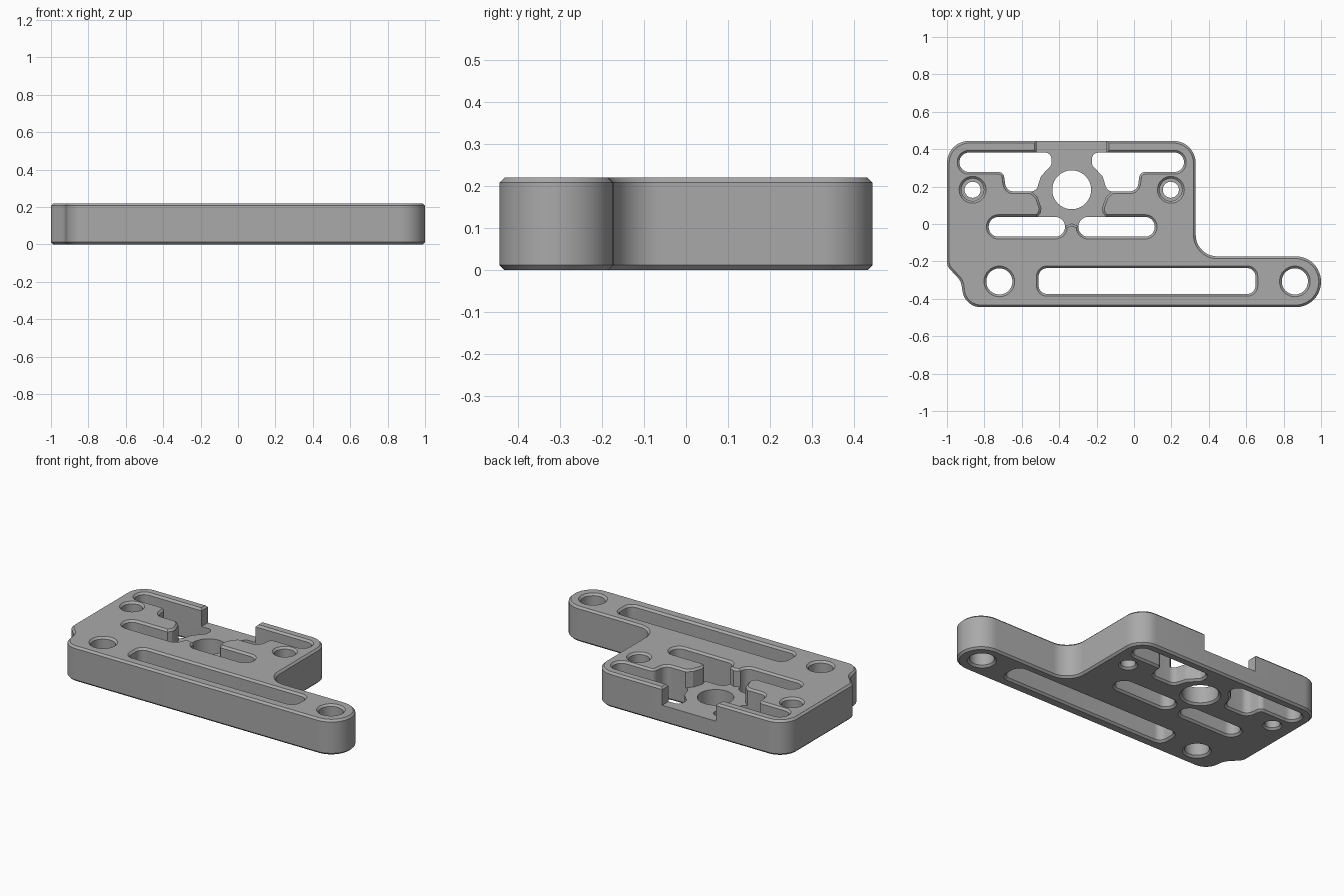
import bpy, bmesh, math
from mathutils import Vector

if "Cube" in bpy.data.objects:
    bpy.data.objects.remove(bpy.data.objects["Cube"])

H = 0.22      # plate height
C = 0.012     # edge chamfer
E = 0.004     # cutter overshoot
FLOOR = 0.11  # pocket floor height
AXIS = -0.333 # mirror line of the pocket and its slots


def ccw(pts):
    area = sum(pts[i - 1].x * p.y - pts[i - 1].y * p.x for i, p in enumerate(pts))
    return pts if area > 0 else pts[::-1]


def rounded(corners, steps=8):
    """Closed counter-clockwise profile from (x, y, radius) corners."""
    pts, n = [], len(corners)
    for i, (x, y, r) in enumerate(corners):
        p = Vector((x, y))
        a = (Vector(corners[i - 1][:2]) - p).normalized()
        b = (Vector(corners[(i + 1) % n][:2]) - p).normalized()
        half = math.acos(max(-1, min(1, a.dot(b)))) / 2
        centre = p + (a + b).normalized() * (r / math.sin(half))
        s = p + a * (r / math.tan(half)) - centre
        e = p + b * (r / math.tan(half)) - centre
        sweep = math.atan2(s.x * e.y - s.y * e.x, s.dot(e))
        for k in range(steps + 1):
            t = sweep * k / steps
            pts.append(centre + Vector((s.x * math.cos(t) - s.y * math.sin(t),
                                        s.x * math.sin(t) + s.y * math.cos(t))))
    return ccw(pts)


def circle(x, y, r, n=40):
    return [Vector((x + r * math.cos(2 * math.pi * k / n),
                    y + r * math.sin(2 * math.pi * k / n))) for k in range(n)]


def offset(pts, d):
    out = []
    for i, p in enumerate(pts):
        a = (p - pts[i - 1]).normalized()
        b = (pts[(i + 1) % len(pts)] - p).normalized()
        na, nb = Vector((a.y, -a.x)), Vector((b.y, -b.x))
        out.append(p + (na + nb) * (d / max(0.3, 1 + na.dot(nb))))
    return out


def loft(name, pts, levels):
    """Solid from one profile stacked at (z, outward offset) levels."""
    bm = bmesh.new()
    rings = [[bm.verts.new((p.x, p.y, z)) for p in offset(pts, d)] for z, d in levels]
    n = len(pts)
    for lo, hi in zip(rings, rings[1:]):
        for i in range(n):
            j = (i + 1) % n
            bm.faces.new((lo[i], lo[j], hi[j], hi[i]))
    bm.faces.new(rings[0][::-1])
    bm.faces.new(rings[-1])
    bmesh.ops.recalc_face_normals(bm, faces=bm.faces[:])
    me = bpy.data.meshes.new(name)
    bm.to_mesh(me)
    bm.free()
    ob = bpy.data.objects.new(name, me)
    bpy.context.scene.collection.objects.link(ob)
    return ob


# Bracket outline with chamfered rims
outline = rounded([(-1, .445, .12), (.33, .445, .12), (.33, -.173, .115),
                   (1, -.173, .1355), (1, -.445, .1355), (-.905, -.445, .1),
                   (-.925, -.305, .08), (-1, -.225, .06)], 12)
plate = loft("bracket_plate", outline, [(0, -C), (C, 0), (H - C, 0), (H, -C)])

BOTTOM = [(-E, C + E), (C, 0)]
TOP = [(H - C, 0), (H + E, C + E)]


def volume(me):
    bm = bmesh.new()
    bm.from_mesh(me)
    v = bm.calc_volume(signed=True)
    bm.free()
    return v


def cut(pts, levels=BOTTOM + TOP):
    """Subtract a lofted cutter, trying another solver if a result is unsound."""
    cutter = loft("cutter", pts, levels)
    cutter.hide_render = True
    before = volume(plate.data)
    for solver in ('EXACT', 'MANIFOLD', 'FLOAT'):
        m = plate.modifiers.new("cut", 'BOOLEAN')
        m.operation, m.solver, m.object = 'DIFFERENCE', solver, cutter
        bpy.context.view_layer.update()
        dg = bpy.context.evaluated_depsgraph_get()
        me = bpy.data.meshes.new_from_object(plate.evaluated_get(dg))
        plate.modifiers.clear()
        if before * 0.7 < volume(me) < before - 1e-6:
            plate.data = me
            break
    bpy.data.objects.remove(cutter)


# Stepped pocket open to the back
half = [(.187, .5), (.187, .375), (.2, .35), (.235, .3), (.235, .19), (.205, .165),
        (.183, .145), (.162, .085), (.166, .06), (.19, .03), (.19, .0), (.045, -.015),
        (.02, -.005)]
ring = [Vector((AXIS + x, y)) for x, y in half] + [Vector((AXIS, .003))]
ring += [Vector((AXIS - x, y)) for x, y in reversed(half)]
cut(ccw(ring), [(FLOOR, 0)] + TOP)

# Mirrored openings beside the pocket
for s in (-1, 1):
    upper = [(.60, .382, .05), (.60, .278, .05), (.365, .278, .03), (.35, .174, .045),
             (.19, .174, .04), (.165, .255, .03), (.108, .315, .03), (.108, .382, .035)]
    cut(rounded([(AXIS + s * x, y, r) for x, y, r in upper]))
    lower = [(.036, .038, .052), (.444, .038, .052), (.444, -.068, .052), (.036, -.068, .052)]
    cut(rounded([(AXIS + s * x, y, r) for x, y, r in lower]))
    # Counterbored screw hole
    x, y = AXIS + s * .53, .183
    cut(circle(x, y, .043), BOTTOM + [(H + E, 0)])
    cut(circle(x, y, .06), [(.12, 0)] + TOP)

# Centre bore, mounting holes and long slot
cut(circle(AXIS, .183, .104, 56), BOTTOM + [(H + E, 0)])
for x in (-.72, .86):
    cut(circle(x, -.307, .07))
cut(rounded([(-.51, -.236, .045), (.65, -.236, .045), (.65, -.374, .045), (-.51, -.374, .045)]))

# Plain grey finish
grey = bpy.data.materials.new("grey")
grey.diffuse_color = (.40, .40, .40, 1)
grey.use_nodes = True
grey.node_tree.nodes["Principled BSDF"].inputs["Base Color"].default_value = grey.diffuse_color
plate.data.materials.clear()
plate.data.materials.append(grey)
bpy.context.view_layer.objects.active = plate
plate.select_set(True)
bpy.ops.object.shade_smooth_by_angle(angle=math.radians(25))
